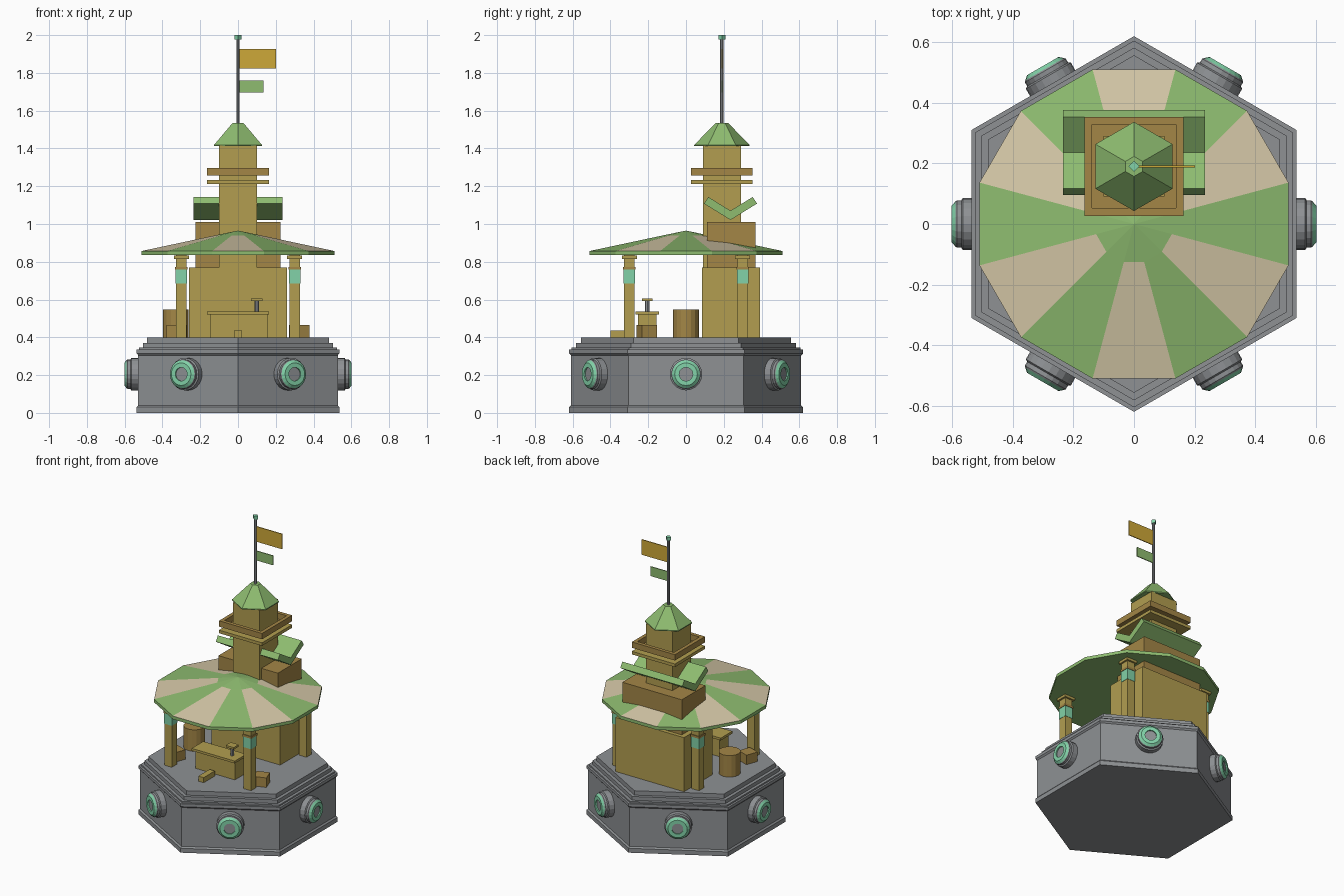
import bpy, bmesh, math
from mathutils import Matrix, Vector

if "Cube" in bpy.data.objects:
    bpy.data.objects.remove(bpy.data.objects["Cube"])


def mat(name, r, g, b):
    lin = [((c / 255 + 0.055) / 1.055) ** 2.4 for c in (r, g, b)]
    m = bpy.data.materials.new(name)
    m.diffuse_color = (*lin, 1)
    m.use_nodes = True
    m.node_tree.nodes["Principled BSDF"].inputs["Base Color"].default_value = m.diffuse_color
    return m


STONE = mat("stone grey", 142, 145, 148)
WOOD = mat("light wood", 178, 158, 80)
BROWN = mat("brown wood", 163, 134, 70)
GREEN = mat("leaf green", 142, 188, 112)
CREAM = mat("cream", 214, 201, 168)
TEAL = mat("teal", 130, 210, 168)
GOLD = mat("flag gold", 206, 168, 56)


def finish(name, bm, *mats):
    bmesh.ops.recalc_face_normals(bm, faces=bm.faces)
    me = bpy.data.meshes.new(name)
    bm.to_mesh(me)
    bm.free()
    for m in mats:
        me.materials.append(m)
    ob = bpy.data.objects.new(name, me)
    bpy.context.collection.objects.link(ob)
    return ob


def box(name, x0, x1, y0, y1, z0, z1, m, turn=0):
    bm = bmesh.new()
    bmesh.ops.create_cube(bm, size=1)
    for v in bm.verts:
        v.co = Vector((v.co.x * (x1 - x0), v.co.y * (y1 - y0), v.co.z * (z1 - z0)))
    ob = finish(name, bm, m)
    ob.location = ((x0 + x1) / 2, (y0 + y1) / 2, (z0 + z1) / 2)
    ob.rotation_euler.z = turn
    return ob


def lathe(name, profile, sides, mats, start=0.0, rule=None, matrix=None):
    """Solid of revolution from (radius, height) points; rule(ring, side) gives the material."""
    bm = bmesh.new()
    rings = []
    for r, z in profile:
        if r == 0:
            rings.append([bm.verts.new((0, 0, z))] * sides)
        else:
            rings.append([bm.verts.new((r * math.cos(start + math.tau * i / sides),
                                        r * math.sin(start + math.tau * i / sides), z))
                          for i in range(sides)])
    for k in range(len(rings) - 1):
        a, b = rings[k], rings[k + 1]
        for i in range(sides):
            j = (i + 1) % sides
            loop = list(dict.fromkeys((a[i], a[j], b[j], b[i])))
            if len(loop) > 2:
                f = bm.faces.new(loop)
                f.material_index = rule(k, i) if rule else 0
    for ring, r in ((rings[0], profile[0][0]), (rings[-1], profile[-1][0])):
        if r > 0:
            bm.faces.new(ring)
    ob = finish(name, bm, *mats)
    if matrix:
        ob.matrix_world = matrix
    return ob


# Stepped hexagonal stone base
lathe("stone_base", [(.62, 0), (.62, .03), (.61, .04), (.61, .305), (.62, .315), (.62, .335),
                     (.605, .335), (.605, .345), (.582, .345), (.582, .37), (.557, .37), (.557, .4)],
      6, [STONE], math.pi / 2)

# Round ports on each base side
for i in range(6):
    mx = (Matrix.Rotation(i * math.pi / 3, 4, 'Z') @ Matrix.Translation((0, 0, .205))
          @ Matrix.Rotation(math.pi / 2, 4, 'Y'))
    lathe(f"port_{i}", [(.086, .52), (.086, .565), (.078, .57), (.078, .585),
                        (.074, .59), (.06, .602), (.036, .602), (.036, .594), (0, .594)],
          20, [STONE, TEAL], 0, lambda k, s: 1 if 4 <= k <= 6 else 0, mx)

# Twelve-sided striped canopy
R = .528
c = math.cos(math.radians(15))
lathe("canopy", [(0, .835), (R, .835), (R, .857), (.125 / c, .939), (0, .965)], 12,
      [GREEN, CREAM], math.radians(-15), lambda k, s: 1 if k == 2 and s % 2 == 1 else 0)

# Canopy pillars with teal bands and caps
for sx in (-1, 1):
    for sy in (-1, 1):
        x, y, n = .3 * sx, .3 * sy, f"{'left' if sx < 0 else 'right'}_{'front' if sy < 0 else 'back'}"

        def post(part, h, z0, z1, m):
            box(f"{part}_{n}", x - h, x + h, y - h, y + h, z0, z1, m)
        post("pillar", .028, .4, .836, WOOD)
        post("pillar_band", .03, .685, .758, TEAL)
        post("pillar_collar", .033, .758, .773, BROWN)
        post("pillar_cap", .04, .815, .832, WOOD)

# House body, upper storey and tower
CY = .19
box("house_body", -.26, .26, .085, .393, .4, .77, WOOD)
box("upper_storey", -.225, .225, .11, .367, .76, 1.01, BROWN)
box("tower", -.1, .1, .09, .29, .6, 1.415, WOOD)

# V-shaped roof plates around the tower
for s in (-1, 1):
    bm = bmesh.new()
    prof = [(.118, 1.143), (.095, 1.108), (.236, 1.021), (.257, 1.057)]
    vs = [bm.verts.new((-.235, .2355 + s * (y - .2355), z)) for y, z in prof]
    f = bm.faces.new(vs)
    ext = bmesh.ops.extrude_face_region(bm, geom=[f])
    bmesh.ops.translate(bm, vec=(.47, 0, 0),
                        verts=[g for g in ext['geom'] if isinstance(g, bmesh.types.BMVert)])
    finish("v_roof_front" if s > 0 else "v_roof_back", bm, GREEN)

# Balcony floor and open railing
box("balcony_floor", -.163, .163, CY - .163, CY + .163, 1.212, 1.233, WOOD)
q = math.sqrt(2)
o, n_ = .163 * q, .138 * q
lathe("balcony_rail", [(o, 1.257), (o, 1.297), (n_, 1.297), (n_, 1.257), (o, 1.2571)], 4,
      [BROWN], math.pi / 4, None, Matrix.Translation((0, CY, 0)))
bpy.data.objects["balcony_rail"].data.update()

# Tower roof, mast and flags
T = Matrix.Translation((0, CY, 0))
lathe("tower_roof", [(.147, 1.412), (.147, 1.418), (.033, 1.535)], 6, [GREEN], math.pi / 2, None, T)
lathe("mast", [(.009, 1.5), (.009, 1.98)], 8, [STONE], 0, None, T)
lathe("mast_cap", [(.018, 1.978), (.018, 2.0)], 4, [TEAL], 0, None, T)
box("large_flag", .008, .202, CY - .003, CY + .003, 1.823, 1.927, GOLD)
box("small_flag", .008, .135, CY - .003, CY + .003, 1.695, 1.76, GREEN)

# Counter with tap
box("counter", -.145, .155, -.255, -.155, .4, .52, WOOD)
box("counter_top", -.163, .163, -.268, -.143, .52, .536, WOOD)
lathe("tap_post", [(.012, .53), (.012, .595)], 8, [STONE], 0, None, Matrix.Translation((.1, -.205, 0)))
box("tap_head", .07, .13, -.232, -.178, .592, .606, WOOD)

# Step, crates and barrel
box("step", -.02, .02, -.4, -.28, .4, .435, WOOD)
for s in (-1, 1):
    box("crate_left" if s < 0 else "crate_right", s * .325 - .042, s * .325 + .042,
        -.25, -.166, .4, .465, BROWN, s * .35)
lathe("barrel", [(.068, .4), (.068, .547)], 16, [BROWN], 0, None, Matrix.Translation((-.33, 0, 0)))
